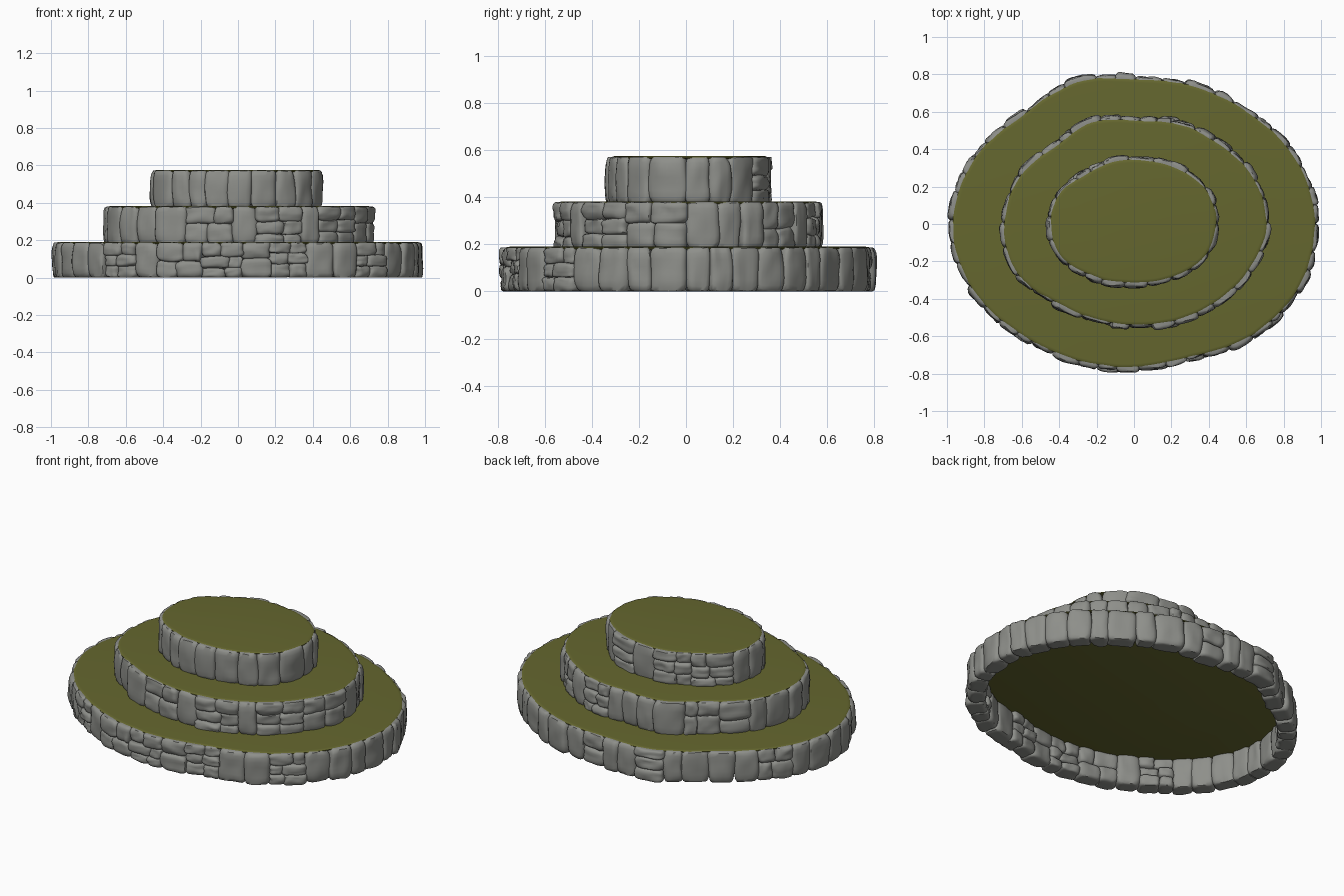
import bpy
import bmesh
import math
import random
from mathutils import Vector, noise

random.seed(7)
if "Cube" in bpy.data.objects:
    bpy.data.objects.remove(bpy.data.objects["Cube"], do_unlink=True)


def make_material(name, colour):
    mat = bpy.data.materials.new(name)
    mat.use_nodes = True
    mat.diffuse_color = colour
    bsdf = next(n for n in mat.node_tree.nodes if n.type == 'BSDF_PRINCIPLED')
    bsdf.inputs["Base Color"].default_value = colour
    bsdf.inputs["Roughness"].default_value = 0.9
    return mat


STONE = make_material("grey stone", (0.27, 0.275, 0.255, 1))
GRASS = make_material("olive grass", (0.13, 0.135, 0.028, 1))


class Outline:
    """Closed smooth curve through radii at equal angles, walked by length."""

    def __init__(self, radii, steps=720):
        self.pts = []
        n = len(radii)
        for i in range(steps):
            t = i / steps * n
            k, f = int(t), t - int(t)
            a, b, c, d = (radii[(k + j) % n] for j in (-1, 0, 1, 2))
            r = b + f / 2 * (c - a + f * (2*a - 5*b + 4*c - d + f * (3*(b - c) + d - a)))
            ang = math.tau * i / steps
            self.pts.append(Vector((r * math.cos(ang), r * math.sin(ang), 0)))
        self.dist = [0]
        for i in range(steps):
            self.dist.append(self.dist[-1] + (self.pts[(i + 1) % steps] - self.pts[i]).length)
        self.length = self.dist[-1]

    def at(self, s):
        """Point and outward direction at arc length s."""
        s %= self.length
        lo, hi = 0, len(self.pts)
        while hi - lo > 1:
            mid = (lo + hi) // 2
            lo, hi = (mid, hi) if self.dist[mid] <= s else (lo, mid)
        n = len(self.pts)
        f = (s - self.dist[lo]) / (self.dist[lo + 1] - self.dist[lo])
        point = self.pts[lo].lerp(self.pts[(lo + 1) % n], f)
        tangent = self.pts[(lo + 12) % n] - self.pts[lo - 12]
        return point, Vector((tangent.y, -tangent.x, 0)).normalized()


def gridded_cube():
    """Points and faces of a finely divided cube, shared by all stones."""
    bm = bmesh.new()
    bmesh.ops.create_cube(bm, size=2)
    bmesh.ops.subdivide_edges(bm, edges=bm.edges[:], cuts=6, use_grid_fill=True)
    bm.verts.index_update()
    points = [v.co.copy() for v in bm.verts]
    faces = [[v.index for v in f.verts] for f in bm.faces]
    bm.free()
    return points, faces


CUBE_POINTS, CUBE_FACES = gridded_cube()


def add_stone(bm, outline, s, width, low, high, floor, ceiling):
    """Pillow-shaped stone bent along the outline."""
    power = random.uniform(4, 5.5)
    depth = random.uniform(0.1, 0.115)
    outset = random.uniform(0.012, 0.03)
    lean = random.uniform(-0.005, 0.005)
    seed = Vector([random.uniform(-50, 50) for _ in range(3)])
    verts = []
    for p in CUBE_POINTS:
        c = p / sum(abs(a) ** power for a in p) ** (1 / power)
        bump = noise.noise(c * 1.3 + seed) * 0.008
        wobble = noise.noise(c * 0.9 - seed) * 0.012
        point, out = outline.at(s + c.x * width * 0.55 + wobble)
        z = (low + high) / 2 + c.z * (high - low) * 0.55 + wobble * 0.7
        co = point + out * (outset + (c.y - 1) * depth / 2 + bump + lean * c.x)
        co.z = min(max(z, floor), ceiling)
        verts.append(bm.verts.new(co))
    for face in CUBE_FACES:
        bm.faces.new([verts[i] for i in face])


def finish(bm, name, mat):
    bmesh.ops.recalc_face_normals(bm, faces=bm.faces[:])
    mesh = bpy.data.meshes.new(name)
    bm.to_mesh(mesh)
    bm.free()
    mesh.materials.append(mat)
    obj = bpy.data.objects.new(name, mesh)
    bpy.context.collection.objects.link(obj)
    return obj


def stone_wall(name, outline, low, high):
    bm = bmesh.new()
    # Choose single tall stones or stacked groups around the ring
    groups = []
    while sum(g[0] for g in groups) < outline.length - 0.06:
        if random.random() < 0.68:
            groups.append((random.uniform(0.09, 0.17), 1))
        else:
            groups.append((random.uniform(0.14, 0.27), random.choice((2, 2, 3))))
    fit = outline.length / sum(g[0] for g in groups)
    start = 0
    for width, rows in groups:
        width *= fit
        cuts = [i / rows + (random.uniform(-0.08, 0.08) if 0 < i < rows else 0)
                for i in range(rows + 1)]
        for a, b in zip(cuts, cuts[1:]):
            bottom, top = (low + (high - low) * t for t in (a, b))
            # Wide rows are split into two stones
            split = random.uniform(0.35, 0.65) if rows > 1 and width > 0.18 else 1
            for u, w in ((0, split), (split, 1 - split)):
                if w > 0:
                    add_stone(bm, outline, start + (u + w / 2) * width, w * width,
                              bottom, top, low, high)
        start += width
    return finish(bm, name, STONE)


def grass_cap(name, outline, top):
    """Thin slab with a rolled rim."""
    bm = bmesh.new()
    rings = []
    for inset, z in ((0.012, -0.012), (0.001, -0.009), (0, -0.005), (0.005, -0.001), (0.018, 0)):
        ring = []
        for i in range(160):
            point, out = outline.at(i / 160 * outline.length)
            ripple = 0.005 * noise.noise(point * 9)
            ring.append(bm.verts.new(point - out * (inset + ripple) + Vector((0, 0, top + z))))
        rings.append(ring)
    for a, b in zip(rings, rings[1:]):
        for i in range(160):
            j = (i + 1) % 160
            bm.faces.new((a[i], a[j], b[j], b[i]))
    bm.faces.new(rings[-1])
    bm.faces.new(rings[0][::-1])
    return finish(bm, name, GRASS)


# Each tier: bottom, top, radii counter-clockwise from +x
TIERS = {
    "lower": (0, 0.19, (.97, .93, .85, .80, .775, .82, .83, .92,
                        .97, .93, .84, .79, .765, .77, .86, .94)),
    "middle": (0.19, 0.382, (.71, .68, .62, .58, .555, .59, .59, .66,
                             .695, .68, .59, .55, .54, .56, .60, .66)),
    "upper": (0.382, 0.575, (.44, .43, .39, .355, .345, .355, .37, .43,
                             .445, .43, .37, .33, .315, .33, .37, .42)),
}
parts = []
for tier, (low, high, radii) in TIERS.items():
    outline = Outline(radii)
    parts.append(stone_wall(tier + "_stone_wall", outline, max(low - 0.01, 0), high - 0.003))
    parts.append(grass_cap(tier + "_grass_cap", outline, high))

# Smooth shading with crisp rims
bpy.ops.object.select_all(action='DESELECT')
for part in parts:
    part.select_set(True)
bpy.context.view_layer.objects.active = parts[0]
bpy.ops.object.shade_smooth_by_angle(angle=math.radians(45))
